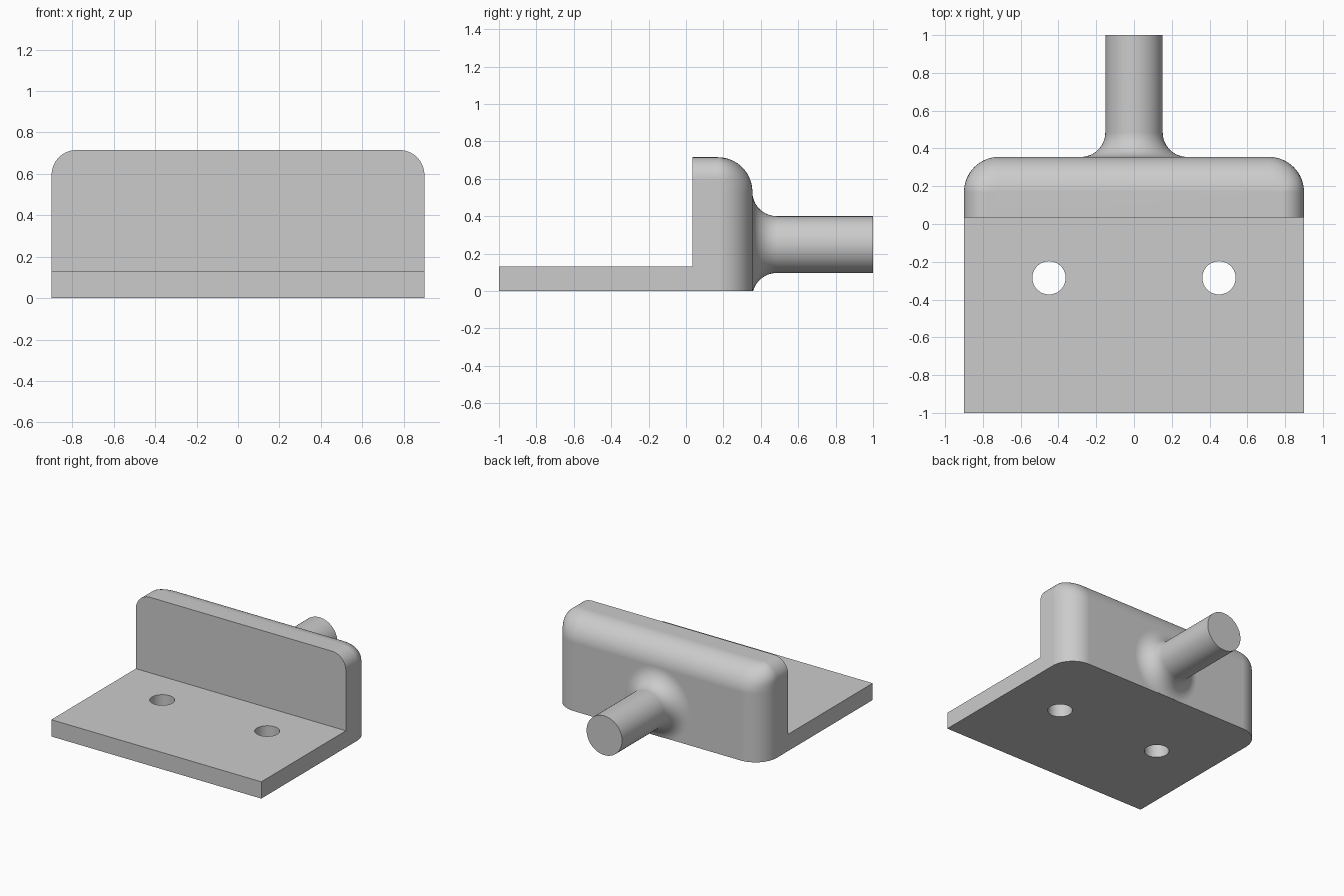
import bpy, bmesh
from math import sin, cos, pi, sqrt, radians

if "Cube" in bpy.data.objects:
    bpy.data.objects.remove(bpy.data.objects["Cube"])

HALF, FRONT, STEP, BACK = 0.9, -1.0, 0.035, 0.355
PLATE, TOP = 0.13, 0.715
R_BACK, R_SIDE = 0.185, 0.12      # top edge rounding, back and sides
SEGS = 16

grey = bpy.data.materials.new("plain grey")
grey.use_nodes = True
colour = (0.6, 0.6, 0.6, 1)
grey.diffuse_color = colour
grey.node_tree.nodes["Principled BSDF"].inputs["Base Color"].default_value = colour


def finish(bm, name):
    bmesh.ops.recalc_face_normals(bm, faces=bm.faces)
    mesh = bpy.data.meshes.new(name)
    bm.to_mesh(mesh)
    bm.free()
    mesh.materials.append(grey)
    obj = bpy.data.objects.new(name, mesh)
    bpy.context.collection.objects.link(obj)
    return obj


def activate(obj):
    bpy.ops.object.select_all(action='DESELECT')
    obj.select_set(True)
    bpy.context.view_layer.objects.active = obj


def smooth(obj):
    activate(obj)
    bpy.ops.object.shade_smooth_by_angle(angle=radians(30))
    obj.modifiers.new("even shading", 'WEIGHTED_NORMAL').keep_sharp = True


def inset(z, r):
    rise = max(0, z - (TOP - r))
    return r - sqrt(max(0, r * r - rise * rise))


def wall_outline(z):
    """Horizontal slice of the wall: straight front, rounded back corners."""
    w, b = HALF - inset(z, R_SIDE), BACK - inset(z, R_BACK)
    cx, cy = HALF - R_BACK, BACK - R_BACK
    arc = [(cx + (w - cx) * cos(i * pi / 2 / SEGS),
            cy + (b - cy) * sin(i * pi / 2 / SEGS)) for i in range(SEGS + 1)]
    half = [(w, STEP)] + arc
    return half + [(-x, y) for x, y in reversed(half)]


# Bracket body: plate and rounded wall in one skin
bm = bmesh.new()
levels = [0, PLATE] + [TOP - R_BACK + R_BACK * sin(i * pi / 2 / SEGS)
                       for i in range(SEGS + 1)]
rings = [[bm.verts.new((x, y, z)) for x, y in wall_outline(z)] for z in levels]
lips = [[bm.verts.new((x, FRONT, z)) for x in (-HALF, HALF)] for z in levels[:2]]
for k in range(len(rings) - 1):
    low, high = rings[k], rings[k + 1]
    if k == 0:
        low, high = low + lips[0], high + lips[1]
    n = len(low)
    for i in range(n):
        j = (i + 1) % n
        bm.faces.new((low[i], low[j], high[j], high[i]))
bm.faces.new(rings[0] + lips[0])
bm.faces.new(rings[-1])
bm.faces.new((rings[1][-1], *lips[1], rings[1][0]))
body = finish(bm, "bracket_body")

# Screw holes through the plate
for x in (-0.45, 0.45):
    bpy.ops.mesh.primitive_cylinder_add(vertices=48, radius=0.088, depth=0.5,
                                        location=(x, -0.285, 0.06))
    cutter = bpy.context.object
    cutter.name = "hole_cutter"
    cutter.hide_render = True
    cutter.data.materials.append(grey)
    activate(body)
    cut = body.modifiers.new("hole", 'BOOLEAN')
    cut.operation, cut.solver, cut.object = 'DIFFERENCE', 'EXACT', cutter
    bpy.ops.object.modifier_apply(modifier=cut.name)
    bpy.data.objects.remove(cutter)
smooth(body)

# Round pin with a flared root, trimmed at the base plane
RADIUS, FLARE, AXIS, SIDES = 0.152, 0.13, 0.248, 64
profile = [(RADIUS + FLARE * (1 - sin(a)), BACK + FLARE * (1 - cos(a)))
           for a in (i * pi / 2 / SEGS for i in range(SEGS + 1))]
profile.append((RADIUS, 1.0))
bm = bmesh.new()
loops = [[bm.verts.new((r * cos(2 * pi * i / SIDES), y,
                        max(0, AXIS + r * sin(2 * pi * i / SIDES))))
          for i in range(SIDES)] for r, y in profile]
for a, b in zip(loops, loops[1:]):
    for i in range(SIDES):
        j = (i + 1) % SIDES
        bm.faces.new((a[i], a[j], b[j], b[i]))
bm.faces.new(loops[-1])
smooth(finish(bm, "pin"))
